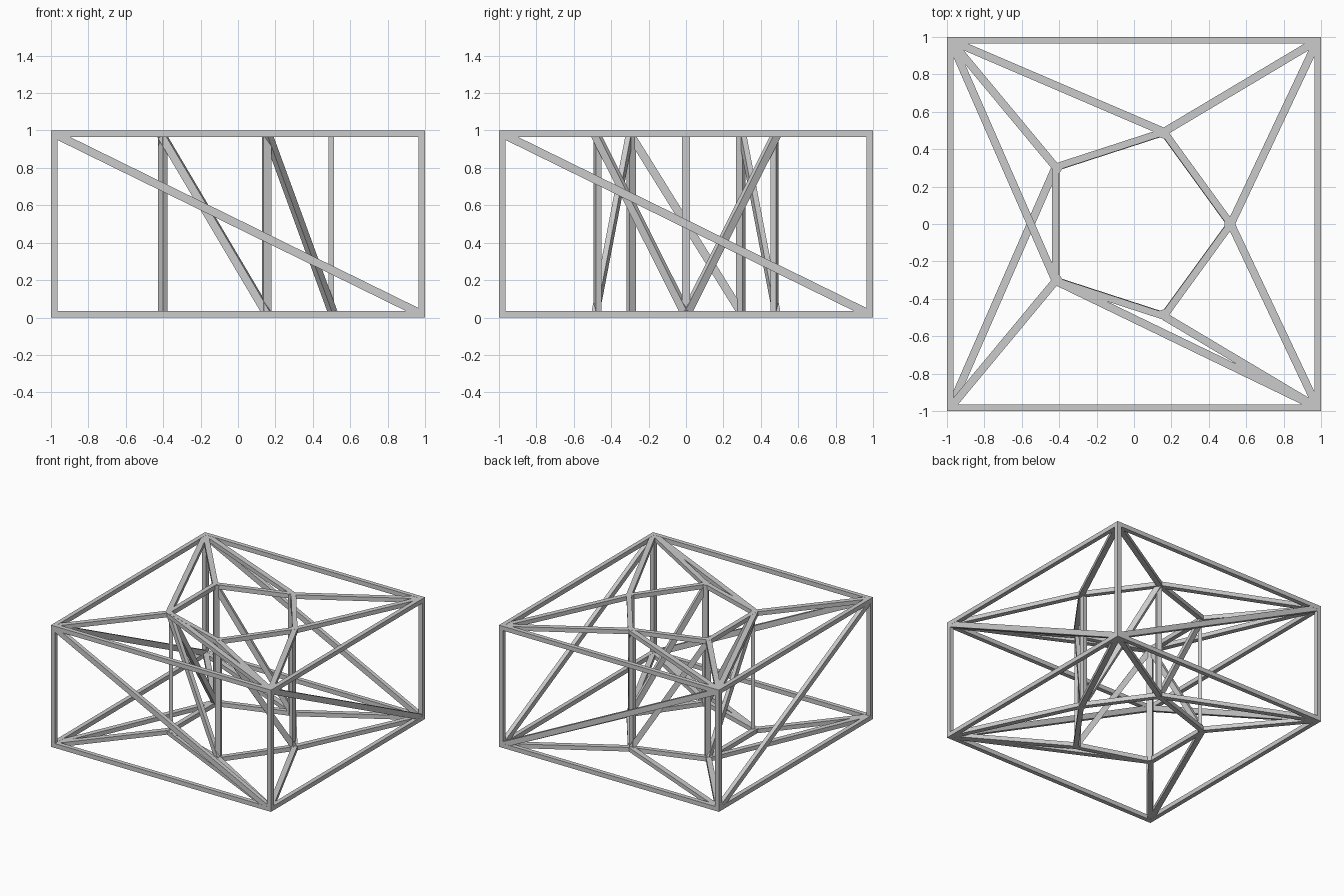
import bpy, bmesh, math
from mathutils import Vector, Matrix

cube = bpy.data.objects.get("Cube")
if cube:
    bpy.data.objects.remove(cube, do_unlink=True)

grey = bpy.data.materials.new("plain_grey")
grey.use_nodes = True
colour = (0.6, 0.6, 0.6, 1)
grey.diffuse_color = colour
grey.node_tree.nodes["Principled BSDF"].inputs["Base Color"].default_value = colour

BAR = 0.036           # square frame bar
WIDE, THIN = 0.044, 0.03   # flat brace section
EDGE = 1 - BAR / 2
LOW, HIGH = BAR / 2, 1 - BAR / 2
UP = Vector((0, 0, 1))


def add_bar(bm, a, b, normal, width, depth, extend=0.0):
    """Box from a to b; depth is measured along the panel normal."""
    along = (b - a).normalized()
    side = normal.cross(along).normalized()
    face = along.cross(side)
    rot = Matrix((along, side, face)).transposed().to_4x4()
    size = Matrix.Diagonal(((b - a).length + 2 * extend, width, depth, 1))
    bmesh.ops.create_cube(bm, size=1, matrix=Matrix.Translation((a + b) / 2) @ rot @ size)


def make_part(name, bars):
    bm = bmesh.new()
    for bar in bars:
        add_bar(bm, *bar)
    mesh = bpy.data.meshes.new(name)
    bm.to_mesh(mesh)
    bm.free()
    mesh.materials.append(grey)
    obj = bpy.data.objects.new(name, mesh)
    bpy.context.collection.objects.link(obj)


def at(p, z):
    return Vector((p[0], p[1], z))


def pentagon(radius):
    return [(radius * math.cos(i * math.tau / 5), radius * math.sin(i * math.tau / 5))
            for i in range(5)]


# Corners: front left, back left, back right, front right (all by x, y sign)
corners = [(-EDGE, -EDGE), (-EDGE, EDGE), (EDGE, EDGE), (EDGE, -EDGE)]
FL, BL, BR, FR = corners
ring = pentagon(0.518)
posts = pentagon(0.498)
wall = pentagon(0.51)

# Outer box frame
frame = []
for i, c in enumerate(corners):
    d = corners[(i + 1) % 4]
    frame.append((at(c, LOW), at(c, HIGH), Vector((1, 0, 0)), BAR, BAR, BAR / 2))
    for z in (LOW, HIGH):
        frame.append((at(c, z), at(d, z), UP, BAR, BAR, BAR / 2))
make_part("outer_frame", frame)

# One diagonal brace on each side of the box
braces = []
for c, d in ((FL, FR), (BL, BR), (FL, BL), (FR, BR)):
    normal = (at(d, 0) - at(c, 0)).cross(UP).normalized()
    braces.append((at(c, HIGH), at(d, LOW), normal, WIDE, BAR - 0.002, -0.01))
make_part("side_braces", braces)

# Pentagon rings and the spokes that tie them to the corners
shared = [(BL, 1), (BL, 2), (FL, 3), (FR, 3), (FR, 4), (FR, 0), (BR, 0), (BR, 1)]
for name, z, extra in (("top", HIGH, (BL, 3)), ("bottom", LOW, (FL, 2))):
    make_part(name + "_ring", [
        (at(ring[i], z), at(ring[(i + 1) % 5], z), UP, 0.038, BAR, 0.012) for i in range(5)])
    make_part(name + "_spokes", [
        (at(c, z), at(ring[i], z), UP, 0.042, BAR - 0.002, -0.008) for c, i in shared + [extra]])

# Upright posts around the pentagon opening
make_part("inner_posts", [
    (at(p, 0.002), at(p, 0.998), at(p, 0).normalized(), WIDE, THIN) for p in posts])

# One diagonal brace in each wall of the opening
inner = []
for i, j in ((3, 4), (2, 1), (4, 0), (1, 0), (3, 2)):
    normal = (at(wall[i], 0) + at(wall[j], 0)).normalized()
    inner.append((at(wall[i], HIGH), at(wall[j], LOW), normal, WIDE, THIN, -0.005))
make_part("inner_braces", inner)
